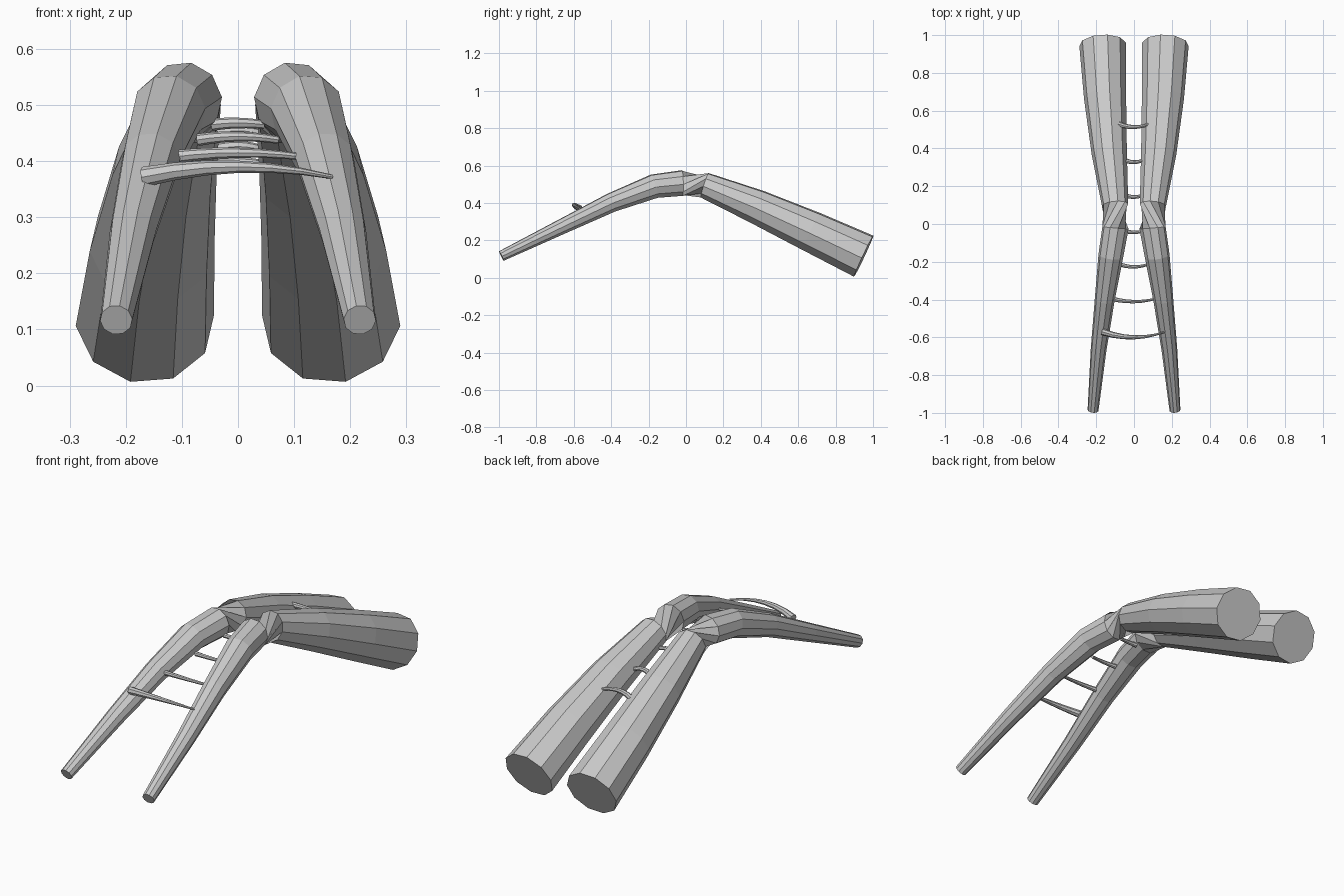
import bpy, bmesh, math
from mathutils import Vector

if "Cube" in bpy.data.objects:
    bpy.data.objects.remove(bpy.data.objects["Cube"])


def tube(name, rings, ref, sides, twists=None):
    """Capped, flat-faced tube through rings of (x, y, z, radius)."""
    bm = bmesh.new()
    pts = [Vector(r[:3]) for r in rings]
    n = len(pts)
    loops = []
    for i, p in enumerate(pts):
        t = (pts[min(i + 1, n - 1)] - pts[max(i - 1, 0)]).normalized()
        u = (ref - t * ref.dot(t)).normalized()
        v = u.cross(t)
        tw = math.radians(twists[i]) if twists else 0
        loop = []
        for k in range(sides):
            a = 2 * math.pi * k / sides + tw
            loop.append(bm.verts.new(p + rings[i][3] * (math.cos(a) * u + math.sin(a) * v)))
        loops.append(loop)
    for a, b in zip(loops, loops[1:]):
        for k in range(sides):
            j = (k + 1) % sides
            bm.faces.new((a[k], a[j], b[j], b[k]))
    bm.faces.new(loops[0])
    bm.faces.new(loops[-1])
    bmesh.ops.recalc_face_normals(bm, faces=bm.faces)
    mesh = bpy.data.meshes.new(name)
    bm.to_mesh(mesh)
    bm.free()
    ob = bpy.data.objects.new(name, mesh)
    bpy.context.collection.objects.link(ob)
    return ob


# Bent, tapering side rails: wide rear end, twisted crest, thin front tip
rail = tube("side_rails", [
    (0.166, 0.95, 0.116, 0.124),
    (0.153, 0.67, 0.248, 0.112),
    (0.131, 0.38, 0.380, 0.094),
    (0.100, 0.10, 0.495, 0.070),
    (0.098, -0.02, 0.507, 0.070),
    (0.123, -0.17, 0.490, 0.066),
    (0.155, -0.40, 0.402, 0.053),
    (0.187, -0.66, 0.276, 0.042),
    (0.217, -0.987, 0.117, 0.029),
], Vector((-1, 0, 0)), 10, [6, 6, 6, 6, 78, 78, 78, 78, 78])
mirror = rail.modifiers.new("Mirror", 'MIRROR')
mirror.use_axis = (True, False, False)

# Bowed cross rungs, thick on the left and thin on the right
# (y of ends, z of ends, half width, bow in y, bow in z, left radius, right radius)
rungs = [
    (0.530, 0.385, 0.083, -0.017, 0.012, 0.014, 0.007),
    (0.335, 0.420, 0.040, -0.008, 0.006, 0.012, 0.009),
    (0.148, 0.450, 0.034, -0.005, 0.004, 0.011, 0.009),
    (-0.038, 0.465, 0.046, -0.006, 0.003, 0.011, 0.008),
    (-0.215, 0.438, 0.071, -0.012, 0.006, 0.011, 0.007),
    (-0.395, 0.407, 0.119, -0.016, 0.008, 0.012, 0.006),
    (-0.570, 0.372, 0.168, -0.030, 0.018, 0.018, 0.004),
]
for i, (y, z, w, by, bz, r0, r1) in enumerate(rungs):
    path = []
    for k in range(7):
        s = k / 3 - 1
        bow = 1 - s * s
        path.append((w * s, y + by * bow, z + bz * bow, r0 + (r1 - r0) * k / 6))
    tube(f"rung_{i + 1}", path, Vector((0, 1, 0)), 8)
